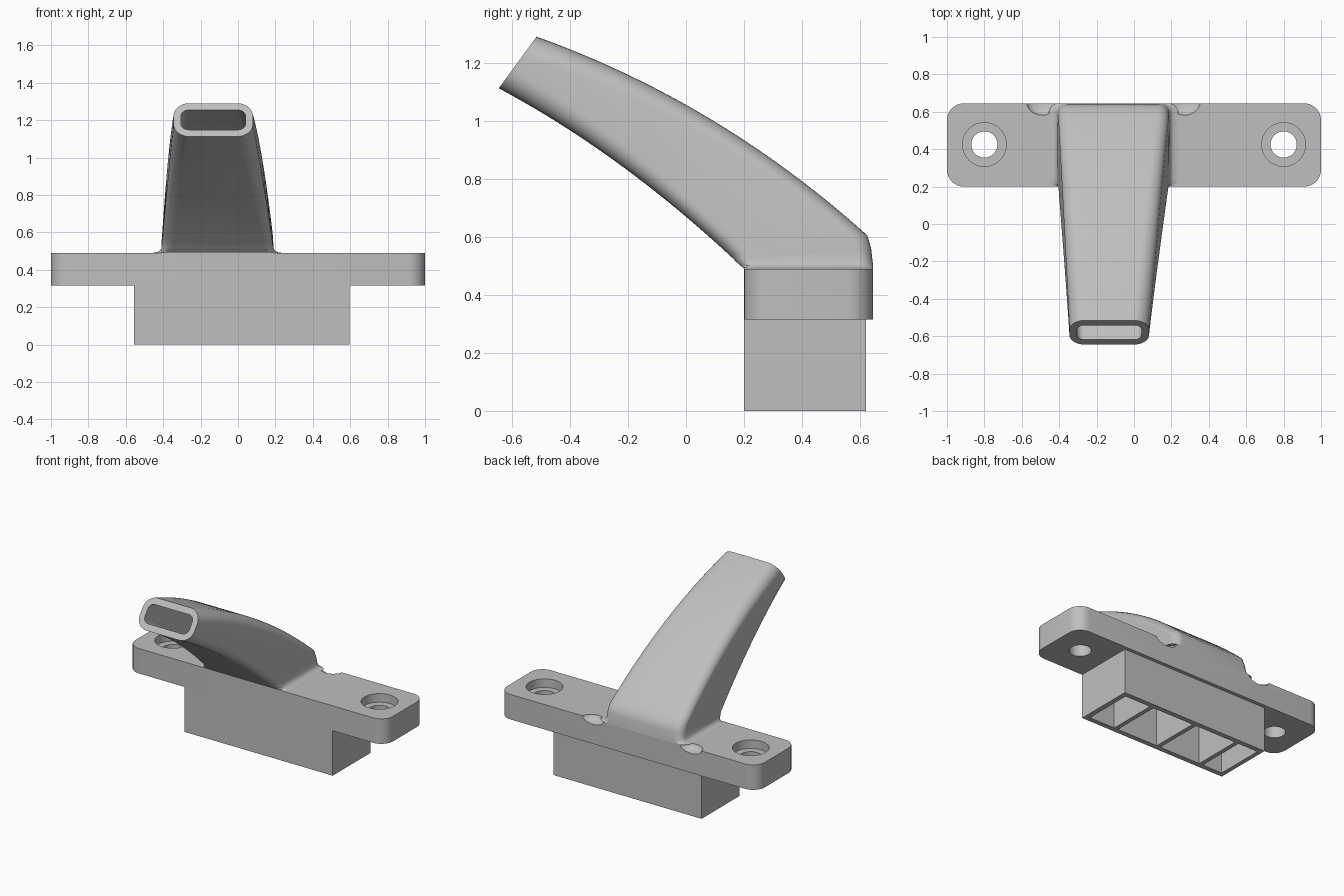
import bpy, bmesh, math
from mathutils import Vector

cube = bpy.data.objects.get("Cube")
if cube:
    bpy.data.objects.remove(cube, do_unlink=True)

grey = bpy.data.materials.new("plain grey")
grey.use_nodes = True
colour = (0.52, 0.52, 0.52, 1)
grey.diffuse_color = colour
grey.node_tree.nodes["Principled BSDF"].inputs["Base Color"].default_value = colour


def rounded_rect(x0, x1, y0, y1, r, n=8):
    """Counter-clockwise outline with rounded corners."""
    pts = []
    corners = [(x1 - r, y1 - r), (x0 + r, y1 - r), (x0 + r, y0 + r), (x1 - r, y0 + r)]
    for q, (cx, cy) in enumerate(corners):
        for i in range(n + 1):
            a = math.pi / 2 * (q + i / n)
            pts.append((cx + r * math.cos(a), cy + r * math.sin(a)))
    return pts


def loft(name, rings):
    """Closed solid through rings of equal point count."""
    bm = bmesh.new()
    loops = [[bm.verts.new(p) for p in ring] for ring in rings]
    for a, b in zip(loops, loops[1:]):
        for i in range(len(a)):
            j = (i + 1) % len(a)
            bm.faces.new((a[i], a[j], b[j], b[i]))
    bm.faces.new(loops[0][::-1])
    bm.faces.new(loops[-1])
    bmesh.ops.recalc_face_normals(bm, faces=bm.faces)
    mesh = bpy.data.meshes.new(name)
    bm.to_mesh(mesh)
    bm.free()
    mesh.materials.append(grey)
    obj = bpy.data.objects.new(name, mesh)
    bpy.context.collection.objects.link(obj)
    return obj


def prism(name, outline, z0, z1):
    return loft(name, [[(x, y, z) for x, y in outline] for z in (z0, z1)])


def box(name, x0, x1, y0, y1, z0, z1):
    return prism(name, [(x0, y0), (x1, y0), (x1, y1), (x0, y1)], z0, z1)


def cylinder(name, x, y, r, z0, z1, n=48):
    circle = [(x + r * math.cos(math.tau * i / n), y + r * math.sin(math.tau * i / n))
              for i in range(n)]
    return prism(name, circle, z0, z1)


def cut(obj, cutters):
    for c in cutters:
        c.hide_render = True
        m = obj.modifiers.new("cut", "BOOLEAN")
        m.operation, m.solver, m.object = "DIFFERENCE", "EXACT", c
    graph = bpy.context.evaluated_depsgraph_get()
    mesh = bpy.data.meshes.new_from_object(obj.evaluated_get(graph))
    obj.modifiers.clear()
    obj.data = mesh


def section(x0, x1, low, high, r, inset=0.0):
    """Rounded ring spanning x0..x1 between two (y, z) points."""
    low, high = Vector(low), Vector(high)
    d = (high - low).normalized()
    pts = rounded_rect(x0, x1, inset, (high - low).length - inset, r)
    return [(x, *(low + d * v)) for x, v in pts]


def bezier(t, a, b, c):
    return Vector(a) * (1 - t) ** 2 + Vector(b) * 2 * t * (1 - t) + Vector(c) * t * t


def duct_station(t):
    """Underside point, upper point and side limits along the duct."""
    low = bezier(0.06 + 0.94 * t, (0.2, 0.49), (-0.21, 0.88), (-0.645, 1.112))
    high = bezier(t, (0.625, 0.605), (0.115, 1.064), (-0.515, 1.29))
    return low, high, -0.405 + 0.06 * t, 0.185 - 0.105 * t


# Duct shell: flared foot, then the curved tapering sweep
STEPS = 24
foot = [(0.045, 0.49, 0.2, 0.645), (0.022, 0.494, 0.196, 0.645),
        (0.008, 0.502, 0.187, 0.645), (0, 0.515, 0.172, 0.643)]
shell = [section(-0.41 - f, 0.19 + f, (front, z), (back, z), 0.05)
         for f, z, front, back in foot]
shell.append(section(-0.408, 0.188, (0.163, 0.525), (0.638, 0.56), 0.055))
bore = [section(-0.37, 0.15, (0.245, z), (0.6, z), 0.03) for z in (0.36, 0.48)]
for i in range(STEPS + 1):
    t = i / STEPS
    low, high, x0, x1 = duct_station(t)
    shell.append(section(x0, x1, low, high, 0.06 + 0.024 * t))
    if i > 1:
        bore.append(section(x0 + 0.04, x1 - 0.04, low, high, 0.04, 0.045))
mouth = Vector((-0.175, 0.13)) * 0.4
bore.append([(x, y + mouth.x, z - mouth.y * -1) for x, y, z in bore[-1]])
duct = loft("duct", shell)
bore = loft("bore_cutter", bore)

# Mounting flange and connector housing
flange = prism("flange", rounded_rect(-1, 1, 0.2, 0.645, 0.09), 0.315, 0.49)
housing = box("housing", -0.555, 0.595, 0.2, 0.62, 0, 0.315)

# Open compartments in the underside
cells = [box("cell_cutter", x0, x1, 0.235, 0.585, -0.1, 0.4)
         for x0, x1 in ((0.36, 0.56), (0.01, 0.33), (-0.34, -0.02), (-0.525, -0.37))]

# Counterbored screw holes
holes = []
for x in (-0.8, 0.8):
    holes.append(cylinder("hole_cutter", x, 0.425, 0.07, 0.2, 0.6))
    holes.append(cylinder("counterbore_cutter", x, 0.425, 0.117, 0.43, 0.6))

# Shallow dents where the duct meets the rear edge
dents = []
for x in (-0.49, 0.27):
    rings = []
    for k in range(1, 12):
        a = math.pi * k / 12
        rings.append([(x - 0.085 * math.cos(a),
                       0.655 + 0.075 * math.sin(a) * math.cos(b),
                       0.495 + 0.045 * math.sin(a) * math.sin(b))
                      for b in (math.tau * j / 24 for j in range(24))])
    dents.append(loft("dent_cutter", rings))

cut(duct, [bore])
cut(flange, [bore] + cells + holes + dents)
cut(housing, cells)
for c in [bore] + cells + holes + dents:
    bpy.data.objects.remove(c, do_unlink=True)

# Smooth curved walls, keep machined edges sharp
for obj in (duct, flange, housing):
    bpy.ops.object.select_all(action="DESELECT")
    obj.select_set(True)
    bpy.context.view_layer.objects.active = obj
    bpy.ops.object.shade_smooth_by_angle(angle=math.radians(35))
